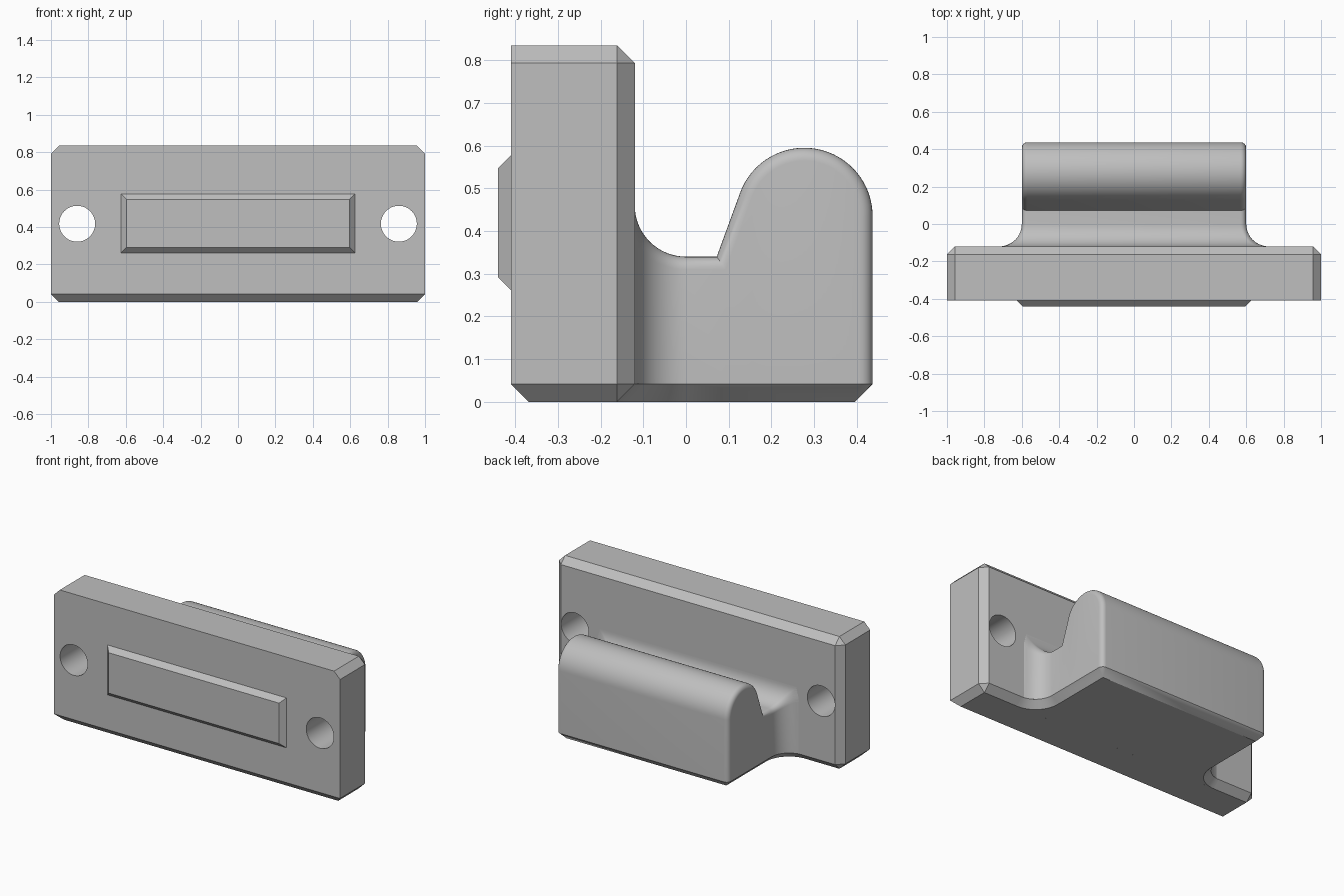
import bpy, bmesh
from math import sin, cos, pi, radians, sqrt
from mathutils import Vector

if "Cube" in bpy.data.objects:
    bpy.data.objects.remove(bpy.data.objects["Cube"], do_unlink=True)

grey = bpy.data.materials.new("light grey")
grey.use_nodes = True
colour = (0.52, 0.52, 0.52, 1)
grey.diffuse_color = colour
grey.node_tree.nodes["Principled BSDF"].inputs["Base Color"].default_value = colour

CHAMFER, RIM, FILLET = 0.042, 0.03, 0.12
HALF, BACK, WALL = 0.6, 0.437, -0.12    # hook half width, hook back, plate back


def finish(bm, name):
    bmesh.ops.remove_doubles(bm, verts=bm.verts, dist=1e-5)
    bmesh.ops.recalc_face_normals(bm, faces=bm.faces)
    mesh = bpy.data.meshes.new(name)
    bm.to_mesh(mesh)
    bm.free()
    mesh.materials.append(grey)
    obj = bpy.data.objects.new(name, mesh)
    bpy.context.collection.objects.link(obj)
    return obj


def activate(obj):
    bpy.ops.object.select_all(action='DESELECT')
    obj.select_set(True)
    bpy.context.view_layer.objects.active = obj


def smooth(obj):
    activate(obj)
    bpy.ops.object.shade_smooth_by_angle(angle=radians(28))


def arc(cx, cy, r, a, b, n):
    angles = [radians(a + (b - a) * i / n) for i in range(n + 1)]
    return [Vector((cx + r * cos(t), cy + r * sin(t))) for t in angles]


def offset(points, d):
    """Shift an open 2D path to its right by d, with mitred corners."""
    normals = []
    for p, q in zip(points, points[1:]):
        t = (q - p).normalized()
        normals.append(Vector((t.y, -t.x)))
    result = []
    for i, p in enumerate(points):
        a, b = normals[max(i - 1, 0)], normals[min(i, len(normals) - 1)]
        result.append(p + (a + b) * d / (1 + a.dot(b)))
    return result


def box(x, y0, y1, z0, z1):
    bm = bmesh.new()
    bmesh.ops.create_cube(bm, size=1)
    for v in bm.verts:
        v.co = (v.co.x * 2 * x, y1 if v.co.y > 0 else y0, z1 if v.co.z > 0 else z0)
    return bm


# Plate: chamfered except around the front's top and sides
bm = box(1, -0.41, WALL, 0, 0.835)
edges = [e for e in bm.edges
         if any(v.co.y > -0.4 for v in e.verts) or all(v.co.z < 0.1 for v in e.verts)]
bmesh.ops.bevel(bm, geom=edges, offset=CHAMFER, segments=1, affect='EDGES')
plate = finish(bm, "plate")

# Two screw holes through the plate
for x in (-0.86, 0.86):
    bpy.ops.mesh.primitive_cylinder_add(vertices=64, radius=0.096, depth=1,
                                        location=(x, -0.27, 0.418), rotation=(pi / 2, 0, 0))
    cutter = bpy.context.object
    cutter.hide_render = True
    cutter.data.materials.append(grey)
    mod = plate.modifiers.new("screw hole", 'BOOLEAN')
    mod.operation, mod.solver, mod.object = 'DIFFERENCE', 'EXACT', cutter
    activate(plate)
    bpy.ops.object.modifier_apply(modifier=mod.name)
    bpy.data.objects.remove(cutter, do_unlink=True)
smooth(plate)

# Raised front panel with sloping edges
bm = box(0.625, -0.44, -0.41, 0.262, 0.577)
for v in bm.verts:
    if v.co.y < -0.42:
        v.co.x -= 0.03 if v.co.x > 0 else -0.03
        v.co.z -= 0.03 if v.co.z > 0.4 else -0.03
finish(bm, "front_panel")


# Hook: side profile swept across, with a rounded rim and a flared root
def half_width(y):
    y = min(max(y, WALL), 0)
    return HALF + FILLET - sqrt(max(FILLET ** 2 - y ** 2, 0))


profile = arc(0, 0.34 + FILLET, FILLET, 180, 270, 16)
profile += [Vector((0.072, 0.34))]
profile += arc(0.277, 0.435, 0.16, 160, 0, 32)
profile += [Vector((BACK, CHAMFER))]

STEPS = 6
rings = []
for k in range(STEPS + 1):
    t = pi / 2 * k / STEPS
    path = offset(profile, RIM * (1 - cos(t)))
    rings.append([(half_width(p.x) - RIM * (1 - sin(t)), p.x, p.y) for p in path])
rings.append([(x, y, CHAMFER) for x, y, z in rings[-1]])

bm = bmesh.new()
rows = []
for i in range(len(profile)):
    right = [ring[i] for ring in rings]
    left = [(-x, y, z) for x, y, z in reversed(right)]
    rows.append([bm.verts.new(p) for p in left + right])
for a, b in zip(rows, rows[1:]):
    for j in range(len(a) - 1):
        bm.faces.new((a[j], a[j + 1], b[j + 1], b[j]))
bmesh.ops.dissolve_degenerate(bm, dist=1e-5, edges=bm.edges)
smooth(finish(bm, "hook"))

# Hook base: chamfered foot following the hook outline
side = arc(HALF + FILLET, 0, FILLET, 270, 180, 16)
side += arc(HALF - RIM, BACK - RIM, RIM, 0, 90, STEPS)
outline = side + [Vector((-p.x, p.y)) for p in reversed(side)]
inset = offset(outline, -CHAMFER)
# Keep the rounded corners from folding over when inset
for p in inset:
    p.y = min(p.y, BACK - CHAMFER)
    if p.y > 0:
        p.x = max(min(p.x, HALF - CHAMFER), CHAMFER - HALF)
bm = bmesh.new()
top = [bm.verts.new((p.x, p.y, CHAMFER)) for p in outline]
low = [bm.verts.new((p.x, p.y, 0)) for p in inset]
for i in range(len(top) - 1):
    bm.faces.new((top[i], top[i + 1], low[i + 1], low[i]))
bm.faces.new(low)
bm.normal_update()
smooth(finish(bm, "hook_base"))
